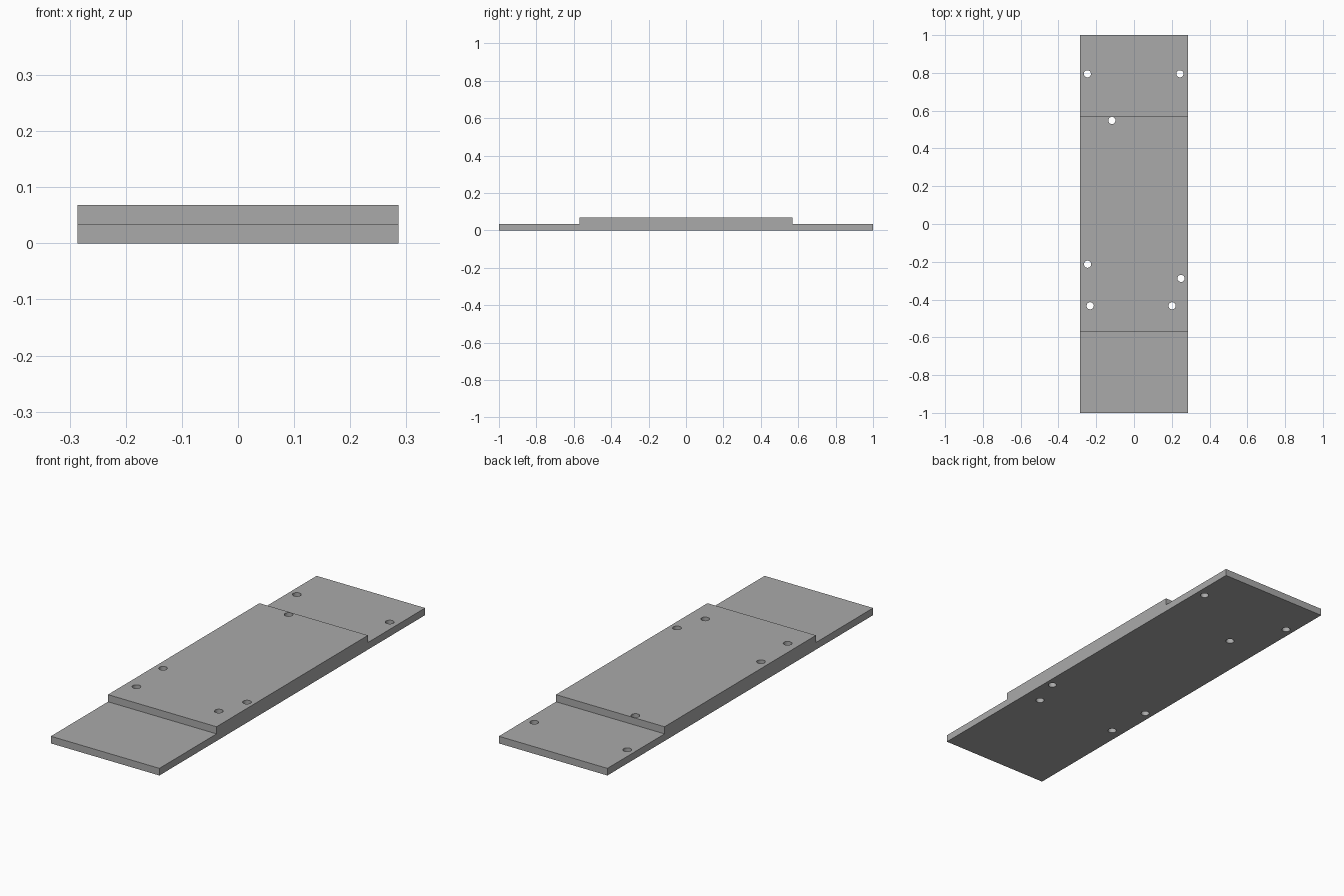
import bpy
import bmesh

HALF_WIDTH = 0.286
LOW, HIGH = 0.034, 0.068
STEP_Y = 0.57
HOLE_RADIUS = 0.019
HOLES = [(-0.247, 0.795), (0.243, 0.795), (-0.117, 0.548), (-0.246, -0.213),
         (0.249, -0.288), (-0.232, -0.433), (0.202, -0.433)]

if "Cube" in bpy.data.objects:
    bpy.data.objects.remove(bpy.data.objects["Cube"], do_unlink=True)


def make_material(name, colour):
    mat = bpy.data.materials.new(name)
    mat.use_nodes = True
    mat.diffuse_color = colour
    mat.node_tree.nodes["Principled BSDF"].inputs["Base Color"].default_value = colour
    return mat


# Plate: stepped side profile extruded across the width
profile = [(-1, 0), (1, 0), (1, LOW), (STEP_Y, LOW), (STEP_Y, HIGH),
           (-STEP_Y, HIGH), (-STEP_Y, LOW), (-1, LOW)]
bm = bmesh.new()
side = bm.faces.new([bm.verts.new((-HALF_WIDTH, y, z)) for y, z in profile])
extruded = bmesh.ops.extrude_face_region(bm, geom=[side])["geom"]
bmesh.ops.translate(bm, vec=(2 * HALF_WIDTH, 0, 0),
                    verts=[v for v in extruded if isinstance(v, bmesh.types.BMVert)])
bmesh.ops.recalc_face_normals(bm, faces=bm.faces)
mesh = bpy.data.meshes.new("stepped_plate")
bm.to_mesh(mesh)
bm.free()
plate = bpy.data.objects.new("stepped_plate", mesh)
bpy.context.collection.objects.link(plate)
mesh.materials.append(make_material("plain grey", (0.4, 0.4, 0.4, 1)))

# Screw holes: one cutter mesh holding every drill cylinder
bm = bmesh.new()
for x, y in HOLES:
    drill = bmesh.ops.create_cone(bm, cap_ends=True, segments=32, radius1=HOLE_RADIUS,
                                  radius2=HOLE_RADIUS, depth=0.3)
    bmesh.ops.translate(bm, vec=(x, y, 0), verts=drill["verts"])
cutter_mesh = bpy.data.meshes.new("hole_cutter")
bm.to_mesh(cutter_mesh)
bm.free()
cutter = bpy.data.objects.new("hole_cutter", cutter_mesh)
cutter.hide_render = True
bpy.context.collection.objects.link(cutter)

# Drill the plate, then discard the cutter
cut = plate.modifiers.new("screw_holes", "BOOLEAN")
cut.operation = "DIFFERENCE"
cut.solver = "EXACT"
cut.object = cutter
bpy.context.view_layer.objects.active = plate
plate.select_set(True)
bpy.ops.object.modifier_apply(modifier=cut.name)
bpy.data.objects.remove(cutter, do_unlink=True)
bpy.ops.object.shade_smooth_by_angle()
